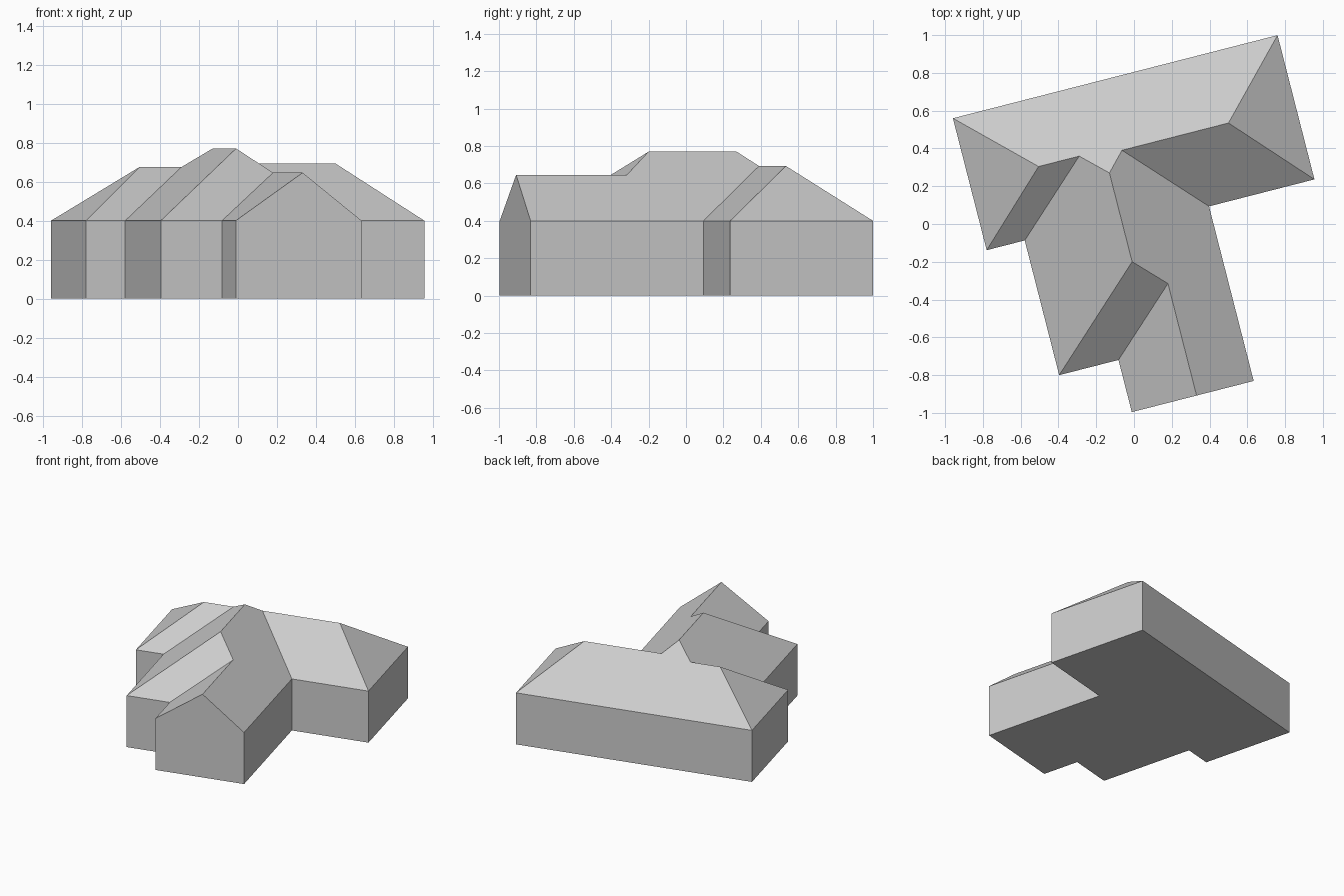
import bpy
import bmesh
import math

default_cube = bpy.data.objects.get("Cube")
if default_cube:
    bpy.data.objects.remove(default_cube, do_unlink=True)

EAVES = 0.4
TURN = math.radians(14.35)  # the whole house is turned on its plot

grey = bpy.data.materials.new("plain_grey")
grey.use_nodes = True
colour = (0.6, 0.6, 0.6, 1)
grey.diffuse_color = colour
grey.node_tree.nodes["Principled BSDF"].inputs["Base Color"].default_value = colour

# Grid lines of the plan, before turning
west, step, porch, east_wing, east = -0.79, -0.582, -0.258, 0.408, 0.984
back, west_front, east_front, mid_front, front = 0.78, 0.059, -0.008, -0.677, -0.962

# Corners of the footprint, anticlockwise from the back left of the plan
corners = {
    "A": (west, back), "B": (west, west_front),
    "C": (step, west_front), "D": (step, mid_front),
    "E": (porch, mid_front), "F": (porch, front),
    "G": (east_wing, front), "H": (east_wing, east_front),
    "I": (east, east_front), "J": (east, back),
}

# Ridge ends and valley tops
ridges = {
    "p": (-0.414, 0.42, 0.675),   # west ridge, hip end
    "q": (-0.192, 0.42, 0.675),   # west ridge, valley end
    "r": (-0.059, 0.294, 0.77),   # main ridge, back
    "s": (0.035, 0.394, 0.693),   # east ridge, valley end
    "t": (0.617, 0.394, 0.693),   # east ridge, hip end
    "u": (-0.059, -0.191, 0.77),  # main ridge, front
    "v": (0.096, -0.35, 0.646),   # porch ridge, back
    "w": (0.096, front, 0.646),   # porch ridge, gable end
}

points = dict(ridges)
for key, (x, y) in corners.items():
    points[key] = (x, y, EAVES)          # capital letter: eaves
    points["_" + key] = (x, y, 0)        # underscore: ground


def build(name, faces):
    """Make one flat-shaded object from faces given as lists of point names."""
    bm = bmesh.new()
    verts = {}
    for face in faces:
        for key in face:
            if key not in verts:
                verts[key] = bm.verts.new(points[key])
        bm.faces.new([verts[key] for key in face])
    mesh = bpy.data.meshes.new(name)
    bm.to_mesh(mesh)
    bm.free()
    mesh.materials.append(grey)
    obj = bpy.data.objects.new(name, mesh)
    obj.rotation_euler.z = TURN
    bpy.context.collection.objects.link(obj)
    return obj


# Walls, with the gable rising to the porch ridge
names = list(corners)
walls = []
for a, b in zip(names, names[1:] + names[:1]):
    gable = ["w"] if a == "F" else []
    walls.append(["_" + a, "_" + b, b] + gable + [a])
build("walls", walls)

# Floor slab underside
build("floor", [["_" + key for key in reversed(names)]])

# Roof slopes
build("roof", [
    "JApqrst",  # long back slope
    "ABp",      # west hip
    "BCqp",     # west front slope
    "CDurq",    # main wing, west slope
    "DEvu",     # main wing, front hip
    "EFwv",     # porch, west slope
    "GHsruvw",  # main wing and porch, east slope
    "HIts",     # east front slope
    "IJt",      # east hip
])
